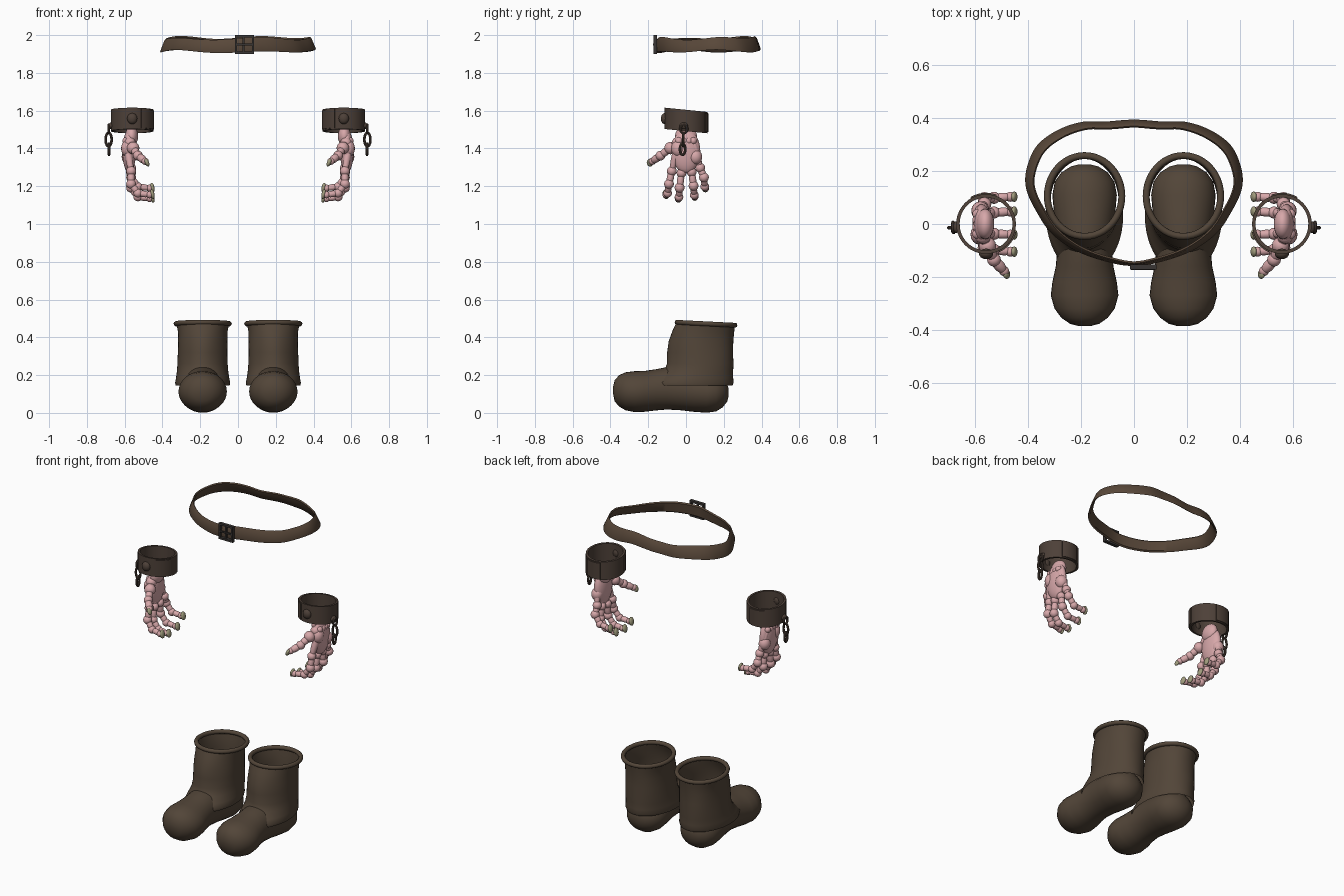
import bpy, bmesh
from math import sin, cos, pi, radians, exp
from mathutils import Vector as V, Matrix as M

if "Cube" in bpy.data.objects:
    bpy.data.objects.remove(bpy.data.objects["Cube"])


def material(name, rgb):
    m = bpy.data.materials.new(name)
    m.diffuse_color = (*rgb, 1)
    m.use_nodes = True
    m.node_tree.nodes["Principled BSDF"].inputs["Base Color"].default_value = m.diffuse_color
    return m


BOOT = material("boot_leather", (0.085, 0.06, 0.04))
BELT = material("belt_leather", (0.10, 0.065, 0.042))
IRON = material("rusty_iron", (0.075, 0.052, 0.04))
STEEL = material("dark_steel", (0.04, 0.035, 0.033))
SKIN = material("skin", (0.68, 0.39, 0.40))
NAIL = material("nail", (0.36, 0.34, 0.21))


def finish(name, bm, mat, mirror=False, angle=40):
    bmesh.ops.recalc_face_normals(bm, faces=bm.faces)
    me = bpy.data.meshes.new(name)
    bm.to_mesh(me)
    bm.free()
    ob = bpy.data.objects.new(name, me)
    bpy.context.collection.objects.link(ob)
    me.materials.append(mat)
    bpy.ops.object.select_all(action='DESELECT')
    ob.select_set(True)
    bpy.context.view_layer.objects.active = ob
    bpy.ops.object.shade_smooth_by_angle(angle=radians(angle))
    if mirror:
        ob.modifiers.new("Mirror", 'MIRROR').use_mirror_merge = False
    return ob


def loft(bm, rings, loop=False, caps=False):
    vs = [[bm.verts.new(p) for p in r] for r in rings]
    n = len(vs[0])
    for i in range(len(vs) if loop else len(vs) - 1):
        a, b = vs[i], vs[(i + 1) % len(vs)]
        for k in range(n):
            bm.faces.new((a[k], a[(k + 1) % n], b[(k + 1) % n], b[k]))
    if caps:
        bm.faces.new(vs[0])
        bm.faces.new(vs[-1])


def oval_ring(bm, c, u, w, ru, rw, t, n=32, m=8):
    """Tube of radius t swept round an oval with axes u and w."""
    u, w, c = V(u), V(w), V(c)
    ax = u.cross(w).normalized()
    rings = []
    for i in range(n):
        a = 2 * pi * i / n
        d = (u * cos(a) * rw + w * sin(a) * ru).normalized()
        p = c + u * cos(a) * ru + w * sin(a) * rw
        rings.append([p + t * (d * cos(2 * pi * k / m) + ax * sin(2 * pi * k / m)) for k in range(m)])
    loft(bm, rings, loop=True)


def ball(bm, c, r, rot=None, seg=16):
    r = (r, r, r) if isinstance(r, (int, float)) else r
    mat = M.Translation(V(c)) @ (rot or M()) @ M.Diagonal((*r, 1))
    bmesh.ops.create_uvsphere(bm, u_segments=seg, v_segments=seg // 2 + 2, radius=1, matrix=mat)


def bone(bm, a, b, r):
    """Stretched ellipsoid joining two joints."""
    a, b = V(a), V(b)
    d = b - a
    ball(bm, (a + b) / 2, (r, r, d.length * 0.62), d.to_track_quat('Z', 'Y').to_matrix().to_4x4())


def box(bm, c, s):
    bmesh.ops.create_cube(bm, size=1, matrix=M.Translation(V(c)) @ M.Diagonal((*s, 1)))


def band(bm, c, r0, r1, h, a0=0.0, a1=2 * pi, n=48, tilt=0.1):
    """Flat hoop, or a curved plate if the angles do not close."""
    full = a1 - a0 > 6.28
    rings = []
    for i in range(n if full else n + 1):
        a = a0 + (a1 - a0) * i / n
        rings.append([V((c[0] + r * cos(a), c[1] + r * sin(a), c[2] + z - tilt * r * sin(a)))
                      for r, z in ((r1, -h / 2), (r1, h / 2), (r0, h / 2), (r0, -h / 2))])
    loft(bm, rings, loop=full, caps=not full)


# boot foot: sections along y (y, half width, bottom, top)
bm = bmesh.new()
foot = [(-.387, .02, .105, .135), (-.378, .055, .062, .172), (-.355, .088, .034, .199),
        (-.32, .114, .014, .215), (-.27, .128, .004, .221), (-.22, .122, .006, .222),
        (-.16, .109, .013, .231), (-.10, .104, .018, .243), (-.03, .107, .014, .24),
        (.04, .116, .006, .228), (.11, .122, .001, .215), (.16, .113, .008, .205),
        (.195, .088, .03, .185), (.218, .052, .06, .155), (.226, .02, .09, .125)]
loft(bm, [[V((.187 + w * cos(2 * pi * k / 32), y, (b + t) / 2 + (t - b) / 2 * sin(2 * pi * k / 32)))
           for k in range(32)] for y, w, b, t in foot], caps=True)
finish("boot_foot", bm, BOOT, True, 60)

# boot shaft: ovals up z (z, y front, y back, half width) with soft creases
bm = bmesh.new()
shaft = [(.145, -.185, .246, .143), (.16, -.188, .252, .146), (.185, -.16, .25, .141), (.22, -.115, .25, .136),
         (.26, -.10, .252, .133), (.32, -.098, .251, .131), (.38, -.09, .252, .130),
         (.43, -.07, .255, .131), (.475, -.05, .26, .140)]
rings = []
for z, f, b, w in shaft:
    ring = []
    for k in range(48):
        a = 2 * pi * k / 48
        g = 1 + .012 * sin(5 * a + 9 * z) * exp(-((z - .33) / .1) ** 2)
        y = (f + b) / 2 + (b - f) / 2 * sin(a) * g
        ring.append(V((.187 + w * cos(a) * g, y, z - .04 * (y - .1) * (z > .4))))
    rings.append(ring)
loft(bm, rings)
finish("boot_shaft", bm, BOOT, True, 60)

bm = bmesh.new()
oval_ring(bm, (.187, .106, .472), (1, 0, 0), (0, 1, -.05), .141, .153, .013, 48, 10)
finish("boot_rim", bm, BOOT, True)

# belt: strap swept along a smooth closed path, flaring outward at the bottom
half = [(0, -.152), (.1, -.135), (.21, -.095), (.30, -.03), (.355, .05), (.392, .13), (.392, .2),
        (.355, .285), (.28, .342), (.19, .373), (.1, .375), (0, .382)]
path = [V((x, y, 0)) for x, y in half + [(-x, y) for x, y in half[-2:0:-1]]]
n = len(path)
rings = []
for i in range(n):
    p0, p1, p2, p3 = (path[(i + j - 1) % n] for j in range(4))
    for s in range(5):
        t = s / 5
        p = .5 * (2 * p1 + (p2 - p0) * t + (2 * p0 - 5 * p1 + 4 * p2 - p3) * t * t
                  + (3 * p1 - p0 - 3 * p2 + p3) * t ** 3)
        d = .5 * ((p2 - p0) + 2 * t * (2 * p0 - 5 * p1 + 4 * p2 - p3)
                  + 3 * t * t * (3 * p1 - p0 - 3 * p2 + p3))
        nor = V((d.y, -d.x, 0)).normalized()
        ang = 2 * pi * (i + t) / n
        zc = 1.95 + .006 * sin(5 * ang) - .004 * cos(ang)
        slant = .003 + .011 * abs(nor.x) + .008 * max(nor.y, 0)
        h = .035 + .003 * sin(3 * ang + 1)
        rings.append([p + nor * (o - q * slant) + V((0, 0, zc + q * h))
                      for q, o in ((-1, 0), (-.8, .004), (.8, .004), (1, 0), (.8, -.008), (-.8, -.008))])
bm = bmesh.new()
loft(bm, rings, loop=True)
finish("belt_strap", bm, BELT)

# buckle: frame, centre post and prong
bm = bmesh.new()
for x in (-.01, .079):
    box(bm, (x, -.163, 1.95), (.011, .02, .1))
for z in (1.906, 1.994):
    box(bm, (.0345, -.163, z), (.1, .02, .012))
box(bm, (.03, -.16, 1.95), (.01, .012, .095))
box(bm, (.0345, -.17, 1.95), (.09, .008, .009))
finish("belt_buckle", bm, STEEL)

# wrist cuff with hinge plate and rivet
bm = bmesh.new()
band(bm, (.56, 0, 1.548), .1, .113, .113)
band(bm, (.56, 0, 1.548), .112, .118, .1, radians(195), radians(245), 10)
band(bm, (.56, 0, 1.548), .112, .118, .1, radians(60), radians(110), 10)
finish("wrist_cuff", bm, IRON, True)
bm = bmesh.new()
ball(bm, (.56, -.113, 1.558), (.027, .02, .029))
finish("cuff_rivet", bm, IRON, True)

# hanging chain
X, Y, Z = V((1, 0, 0)), V((0, 1, 0)), V((0, 0, 1))
bm = bmesh.new()
ball(bm, (.672, -.012, 1.52), (.014, .022, .018))
oval_ring(bm, (.685, -.012, 1.503), Y, Z, .018, .022, .007, 20)
oval_ring(bm, (.685, -.014, 1.447), X, Z, .016, .036, .007, 20)
oval_ring(bm, (.683, -.018, 1.396), Y, Z, .014, .03, .007, 20)
finish("cuff_chain", bm, IRON, True)

# hand: palm, heel bulges and jointed digits
bm, nails = bmesh.new(), bmesh.new()
ball(bm, (.576, 0, 1.385), (.036, .076, .115), seg=24)
ball(bm, (.563, 0, 1.465), (.034, .058, .055), seg=20)
ball(bm, (.582, .05, 1.355), (.034, .036, .04))
ball(bm, (.585, -.04, 1.40), (.034, .038, .045))
digits = [(-.075, -.09, -.105, 0), (-.024, -.034, -.04, -.02), (.03, .04, .047, -.01), (.075, .095, .103, .035)]
for yk, yj, yt, dz in digits:
    pts = [(.592, yk * .5, 1.44), (.566, yk, 1.28 + dz * .5), (.566, yj, 1.212 + dz),
           (.53, (yj + yt) / 2, 1.163 + dz), (.468, yt, 1.155 + dz)]
    for i, (p, r) in enumerate(zip(pts, (.02, .026, .026, .023, .019))):
        ball(bm, p, r)
        if i:
            bone(bm, pts[i - 1], p, .021 - .001 * i)
    ball(nails, (.453, yt, 1.158 + dz), (.011, .02, .026), M.Rotation(.2, 4, 'Y'))
thumb = [(.572, -.045, 1.43), (.555, -.082, 1.402), (.53, -.135, 1.362), (.492, -.178, 1.332)]
for i, (p, r) in enumerate(zip(thumb, (.03, .033, .026, .019))):
    ball(bm, p, r)
    if i:
        bone(bm, thumb[i - 1], p, .021)
ball(nails, (.482, -.19, 1.325), (.011, .018, .022), M.Rotation(.4, 4, 'Y'))
finish("hand", bm, SKIN, True)
finish("fingernails", nails, NAIL, True)
